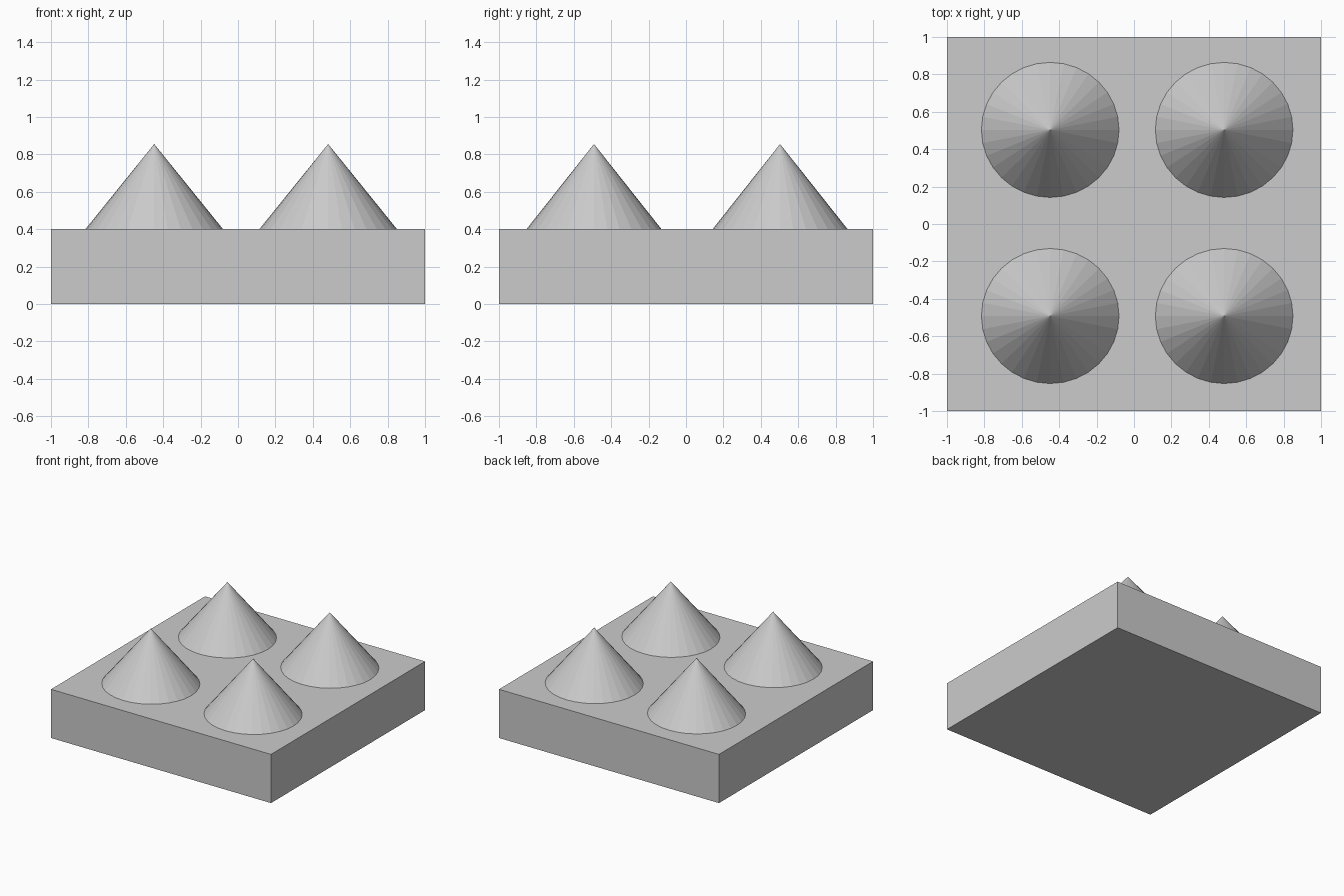
import bpy

if "Cube" in bpy.data.objects:
    bpy.data.objects.remove(bpy.data.objects["Cube"])

SLAB_TOP = 0.40
APEX = 0.855

# Square base slab
bpy.ops.mesh.primitive_cube_add(size=1, location=(0, 0, SLAB_TOP / 2))
slab = bpy.context.object
slab.name = "base_slab"
slab.scale = (2, 2, SLAB_TOP)


def add_cone(name, x, y):
    """Slightly oval, flat-faced cone standing on the slab."""
    bpy.ops.mesh.primitive_cone_add(
        vertices=32, radius1=1, radius2=0, depth=1,
        location=(x, y, (SLAB_TOP + APEX) / 2))
    cone = bpy.context.object
    cone.name = name
    cone.scale = (0.368, 0.361, APEX - SLAB_TOP)


# Two by two grid of cones
for row, y in (("front", -0.492), ("back", 0.503)):
    for side, x in (("left", -0.448), ("right", 0.482)):
        add_cone(f"cone_{row}_{side}", x, y)
